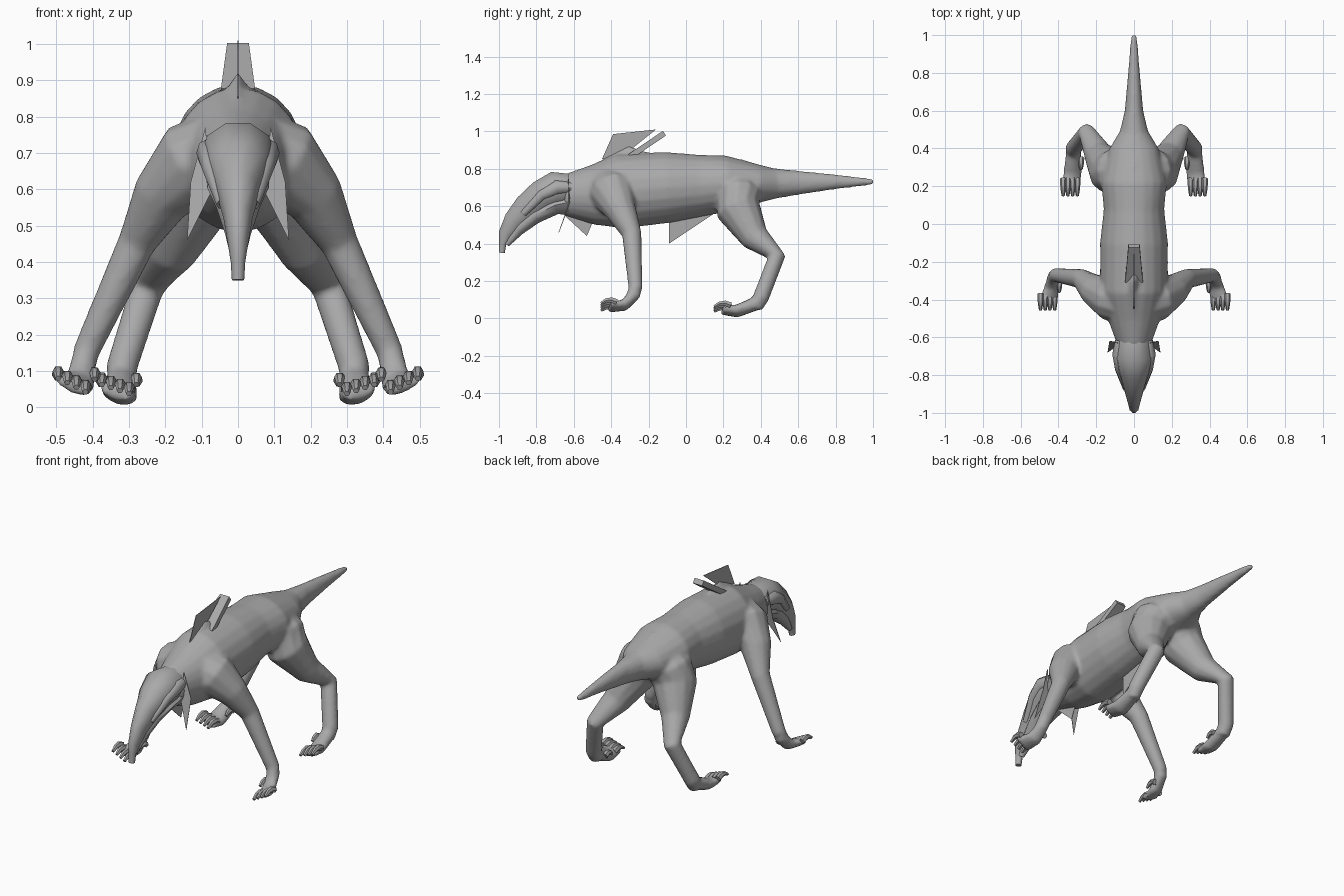
import bpy
import math
from mathutils import Quaternion, Vector

if "Cube" in bpy.data.objects:
    bpy.data.objects.remove(bpy.data.objects["Cube"])

grey = (0.4, 0.4, 0.4, 1)
hide = bpy.data.materials.new("grey hide")
hide.use_nodes = True
hide.diffuse_color = grey
hide.node_tree.nodes["Principled BSDF"].inputs["Base Color"].default_value = grey


def make(name, verts, faces):
    mesh = bpy.data.meshes.new(name)
    mesh.from_pydata(verts, [], faces)
    mesh.materials.append(hide)
    obj = bpy.data.objects.new(name, mesh)
    bpy.context.collection.objects.link(obj)
    return obj


def activate(objects):
    bpy.ops.object.select_all(action='DESELECT')
    for obj in objects:
        obj.select_set(True)
    bpy.context.view_layer.objects.active = objects[0]


def loft(name, stations, sides=10, mirror=1, roll=0):
    """Closed tube; each station is x, y, z, half width and, if different, half depth."""
    centres = [Vector((s[0] * mirror, s[1], s[2])) for s in stations]
    verts, faces = [], []
    for i, station in enumerate(stations):
        following = centres[min(i + 1, len(centres) - 1)]
        previous = centres[max(i - 1, 0)]
        tangent = (following - previous).normalized()
        across = Vector((1, 0, 0))
        across = (across - tangent * tangent.x).normalized()
        across.rotate(Quaternion(tangent, roll * mirror))
        up = tangent.cross(across)
        for k in range(sides):
            angle = math.tau * k / sides
            verts.append(centres[i] + across * station[3] * math.cos(angle)
                         + up * station[-1] * math.sin(angle))
    for start in range(0, len(verts) - sides, sides):
        for k in range(sides):
            a, b = start + k, start + (k + 1) % sides
            faces.append((a, b, b + sides, a + sides))
    faces.append(tuple(reversed(range(sides))))
    faces.append(tuple(range(len(verts) - sides, len(verts))))
    return make(name, verts, faces)


def smooth_loft(name, stations, sides=10, mirror=1):
    activate([loft(name, stations, sides, mirror)])
    bpy.ops.object.shade_smooth_by_angle(angle=math.radians(55))


def toe(name, x, y, z, length, mirror, rise=0.016, radius=0.017):
    """Short arched toe reaching forward and narrowing to a blunt claw."""
    stations = []
    for step in range(4):
        t = step / 3
        arch = rise * math.sin(math.pi * t)
        stations.append((x, y - length * t, z + arch - rise * t / 2, radius * (1 - t * t / 2)))
    smooth_loft(name, stations, 6, mirror)


def plate(name, outline, thickness=0.003):
    obj = make(name, outline, [tuple(range(len(outline)))])
    solid = obj.modifiers.new("thickness", 'SOLIDIFY')
    solid.thickness = thickness
    solid.offset = 0


def fin(name, *profile):
    plate(name, [(0, y, z) for y, z in profile])


# Torso, tail and shoulder ridge
body = loft("body", [(0, -.65, .66, .085, .11), (0, -.5, .66, .14, .16), (0, -.35, .68, .18, .2),
                     (0, -.1, .7, .18, .19), (0, .08, .71, .16, .165), (0, .22, .72, .175, .15),
                     (0, .4, .72, .13, .1), (0, .5, .72, .07, .075)], 20)
tail = loft("tail", [(0, .3, .72, .13), (0, .45, .72, .085), (0, .6, .725, .05, .065),
                     (0, .8, .73, .032, .04), (0, 1, .73, .016)], 12)
ridge = loft("ridge", [(0, -.5, .77, .09, .05), (0, -.3, .8, .08, .125), (0, -.15, .79, .08)], 4)

# Limbs and tilted paws, blended into the torso
front_leg = [(.02, -.42, .72, .11), (.12, -.39, .67, .125), (.21, -.35, .58, .085),
             (.28, -.29, .45, .053), (.415, -.27, .16, .038), (.43, -.29, .11, .035)]
front_paw = [(.42, -.265, .14, .035), (.435, -.33, .07, .045, .03), (.455, -.41, .06, .058, .022)]
hind_leg = [(.02, .28, .74, .09), (.09, .28, .66, .125), (.125, .28, .58, .12),
            (.19, .37, .43, .077), (.25, .485, .33, .048), (.32, .4, .11, .044), (.32, .37, .06, .04)]
hind_paw = [(.32, .4, .09, .04), (.325, .27, .038, .053, .034), (.335, .195, .045, .052, .024)]
limbs = []
for side in (1, -1):
    limbs += [loft("leg", leg, 12, side) for leg in (front_leg, hind_leg)]
    limbs += [loft("paw", paw, 8, side, roll) for paw, roll in ((front_paw, .4), (hind_paw, .3))]

activate([body, tail, ridge] + limbs)
bpy.ops.object.join()
blend = body.modifiers.new("blend", 'REMESH')
blend.mode = 'VOXEL'
blend.voxel_size = 0.01
blend.use_smooth_shade = True
relax = body.modifiers.new("relax", 'SMOOTH')
relax.iterations = 8

for label, side in (("left", 1), ("right", -1)):
    # Toes fan across each foot, rising towards the outside
    for i in range(4):
        outward = i / 40
        toe(f"{label}_front_toe_{i}", .42 + outward, -.37, .05 + outward / 2, .085, side)
        toe(f"{label}_hind_toe_{i}", .3 + outward, .24, .045 + outward / 3, .09, side)
    toe(f"{label}_front_thumb", .395, -.29, .085, .07, side)
    toe(f"{label}_hind_thumb", .28, .35, .07, .06, side)

    # Frill behind the cheek, and the brow
    frill = [(.09, -.63, .77), (.13, -.62, .62), (.14, -.68, .46), (.07, -.63, .6)]
    plate(f"{label}_cheek_frill", [(x * side, y, z) for x, y, z in frill])
    smooth_loft(f"{label}_brow", [(.07, -.62, .7, .03), (.085, -.69, .7, .03, .04),
                                  (.07, -.77, .66, .03), (.04, -.87, .56, .02)], 8, side)

# Head with a drooping snout, and the narrower jaw beneath
smooth_loft("head", [(0, -.61, .69, .085), (0, -.7, .69, .105, .1), (0, -.77, .655, .088, .09),
                     (0, -.85, .59, .06, .08), (0, -.92, .52, .04, .06), (0, -.965, .45, .028, .04),
                     (0, -.98, .4, .02), (0, -.985, .35, .017)])
smooth_loft("jaw", [(0, -.58, .63, .085), (0, -.7, .605, .085, .05), (0, -.81, .55, .06, .045),
                    (0, -.9, .475, .035), (0, -.96, .395, .016)], 8)

# Thin fins along the centre line, and the sloping slab on the back
fin("back_fin", (-.45, .85), (-.39, .985), (-.16, 1.01), (-.31, .89))
fin("throat_fin", (-.66, .56), (-.53, .44), (-.48, .56))
fin("belly_fin", (-.09, .56), (-.09, .4), (.15, .56))
plate("back_slab", [(-.047, -.3, .865), (.047, -.3, .865), (.03, -.115, .99), (-.03, -.115, .99)], .03)
